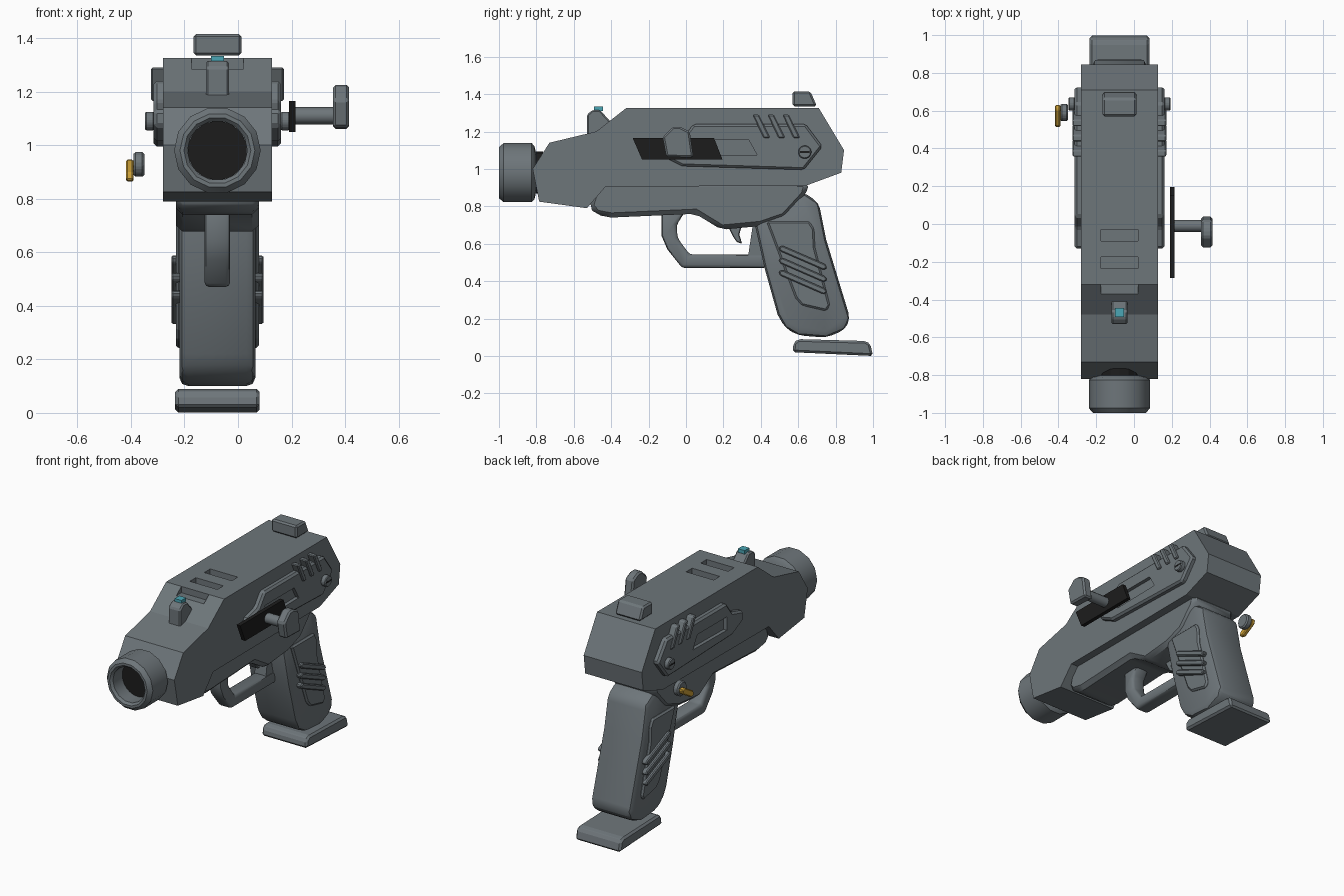
import bpy, bmesh, math
from mathutils import Matrix, Vector

if "Cube" in bpy.data.objects:
    bpy.data.objects.remove(bpy.data.objects["Cube"], do_unlink=True)

CX = -0.077  # x of the symmetry plane


def material(name, rgb):
    m = bpy.data.materials.new(name)
    m.use_nodes = True
    m.diffuse_color = (*rgb, 1)
    node = next(n for n in m.node_tree.nodes if n.type == 'BSDF_PRINCIPLED')
    node.inputs["Base Color"].default_value = (*rgb, 1)
    node.inputs["Roughness"].default_value = 0.6
    return m


GREY = material("gunmetal grey", (0.155, 0.18, 0.195))
BLACK = material("black", (0.012, 0.012, 0.012))
GOLD = material("gold", (0.62, 0.36, 0.04))
CYAN = material("cyan", (0.07, 0.38, 0.46))


def finish(name, bm, mat, bevel=0, segments=1, smooth=False):
    bmesh.ops.recalc_face_normals(bm, faces=bm.faces)
    me = bpy.data.meshes.new(name)
    bm.to_mesh(me)
    bm.free()
    me.materials.append(mat)
    ob = bpy.data.objects.new(name, me)
    bpy.context.collection.objects.link(ob)
    bpy.ops.object.select_all(action='DESELECT')
    ob.select_set(True)
    bpy.context.view_layer.objects.active = ob
    if bevel:
        b = ob.modifiers.new("bevel", 'BEVEL')
        b.width, b.segments, b.limit_method = bevel, segments, 'ANGLE'
        b.angle_limit = math.radians(25)
        bpy.ops.object.modifier_apply(modifier=b.name)
    if smooth:
        bpy.ops.object.shade_smooth_by_angle(angle=math.radians(40))
    return ob


def prism(name, profile, x0, x1, mat=GREY, **kw):
    """Side profile of (y, z) points, extruded from x0 to x1."""
    bm = bmesh.new()
    a = [bm.verts.new((x0, y, z)) for y, z in profile]
    b = [bm.verts.new((x1, y, z)) for y, z in profile]
    bm.faces.new(a)
    bm.faces.new(b)
    n = len(a)
    for i in range(n):
        j = (i + 1) % n
        bm.faces.new((a[i], a[j], b[j], b[i]))
    return finish(name, bm, mat, **kw)


def box(name, lo, hi, mat=GREY, **kw):
    (y0, z0), (y1, z1) = lo[1:], hi[1:]
    return prism(name, [(y0, z0), (y1, z0), (y1, z1), (y0, z1)], lo[0], hi[0], mat, **kw)


def slat(name, start, end, thick, x0, x1, **kw):
    """Thin rib running between two (y, z) points."""
    s, e = Vector(start), Vector(end)
    d = (e - s).normalized() * thick / 2
    n = Vector((-d.y, d.x))
    return prism(name, [s + n, e + n, e + d, e - n, s - n, s - d], x0, x1, **kw)


def disc(name, centre, r, length, mat=GREY, sides=12, axis='X', **kw):
    bm = bmesh.new()
    rot = Matrix.Rotation(math.pi / 2, 4, 'Y' if axis == 'X' else 'X')
    bmesh.ops.create_cone(bm, cap_ends=True, segments=sides, radius1=r, radius2=r,
                          depth=length, matrix=Matrix.Translation(centre) @ rot)
    return finish(name, bm, mat, **kw)


def cut(target, cutter):
    m = target.modifiers.new("cut", 'BOOLEAN')
    m.operation, m.solver, m.object = 'DIFFERENCE', 'EXACT', cutter
    bpy.context.view_layer.objects.active = target
    bpy.ops.object.modifier_apply(modifier=m.name)
    bpy.data.objects.remove(cutter, do_unlink=True)


def centred(half):
    return CX - half, CX + half


# Upper body with vent slots in the top
body = prism("upper_body", [
    (-0.82, 1.0), (-0.73, 1.14), (-0.48, 1.2), (-0.32, 1.325), (0.71, 1.325),
    (0.845, 1.1), (0.83, 0.98), (0.64, 0.91), (-0.43, 0.905), (-0.53, 0.79),
    (-0.785, 0.825)], *centred(0.204))
for y in (-0.06, -0.205, -0.35):
    cut(body, box("slot_cutter", (CX - 0.097, y - 0.03, 1.285), (CX + 0.097, y + 0.03, 1.4)))

# Lower frame
prism("lower_frame", [
    (-0.48, 0.93), (-0.52, 0.8), (-0.48, 0.755), (-0.4, 0.74), (0.05, 0.76), (0.19, 0.675),
    (0.4, 0.695), (0.53, 0.74), (0.64, 0.86), (0.66, 0.93)],
    *centred(0.155), bevel=0.025, smooth=True)

# Muzzle ring, lathed around the barrel axis
bm = bmesh.new()
ring_profile = [(-0.8, 0.1), (-0.81, 0.145), (-0.825, 0.162), (-0.975, 0.162), (-1, 0.14),
                (-1, 0.125), (-0.985, 0.112), (-0.88, 0.112)]
SIDES = 14
rings = []
for y, r in ring_profile:
    angles = [(i + 0.5) * math.tau / SIDES for i in range(SIDES)]
    rings.append([bm.verts.new((CX + r * math.sin(t), y, 0.98 + r * math.cos(t))) for t in angles])
for a, b in zip(rings, rings[1:]):
    for i in range(SIDES):
        j = (i + 1) % SIDES
        bm.faces.new((a[i], a[j], b[j], b[i]))
finish("muzzle_ring", bm, GREY, smooth=True)
disc("barrel_core", (CX, -0.83, 0.98), 0.112, 0.13, BLACK, sides=14, axis='Y')

# Sights
prism("front_sight", [(-0.53, 1.17), (-0.53, 1.29), (-0.5, 1.315), (-0.46, 1.315),
                      (-0.405, 1.255), (-0.42, 1.19)], *centred(0.043), bevel=0.008)
box("front_sight_dot", (CX - 0.024, -0.492, 1.31), (CX + 0.024, -0.445, 1.333), CYAN)
prism("rear_sight", [(0.57, 1.335), (0.57, 1.415), (0.665, 1.415), (0.7, 1.335)],
      *centred(0.09), bevel=0.01)

# Trigger and its guard
prism("trigger_guard", [
    (-0.13, 0.78), (-0.13, 0.64), (-0.1, 0.57), (-0.02, 0.47), (0.43, 0.47), (0.43, 0.542),
    (0.02, 0.542), (-0.045, 0.63), (-0.05, 0.7), (0.0, 0.78)],
    *centred(0.048), bevel=0.018, segments=2, smooth=True)
prism("guard_rear_post", [(0.33, 0.52), (0.36, 0.72), (0.44, 0.72), (0.43, 0.5)],
      *centred(0.04))
prism("trigger", [(0.22, 0.7), (0.25, 0.64), (0.27, 0.61), (0.3, 0.6), (0.285, 0.65),
                  (0.3, 0.7)], *centred(0.025), bevel=0.005)

# Grip and its floor plate
prism("grip", [
    (0.36, 0.74), (0.42, 0.47), (0.49, 0.22), (0.53, 0.15), (0.6, 0.11), (0.75, 0.098),
    (0.85, 0.14), (0.878, 0.2), (0.75, 0.62), (0.71, 0.82), (0.62, 0.88)],
    *centred(0.142), bevel=0.035, segments=2, smooth=True)
prism("grip_floor_plate", [(0.57, 0.02), (0.575, 0.07), (0.6, 0.09), (0.96, 0.08),
                           (0.985, 0.065), (1.0, 0.0)], *centred(0.158), bevel=0.012)

# Parts repeated on both sides
for side, s in (("left", 1), ("right", -1)):
    def span(inner, outer):
        return CX + s * inner, CX + s * outer

    panel = prism(side + "_side_panel", [
        (-0.13, 1.13), (-0.02, 1.16), (0.04, 1.24), (0.64, 1.24), (0.73, 1.12), (0.63, 0.995),
        (-0.02, 1.015), (-0.13, 1.07)], *span(0.19, 0.238), bevel=0.012)
    cut(panel, prism("slot_cutter", [(0.04, 1.07), (0.04, 1.155), (0.335, 1.155), (0.38, 1.075)],
                     *span(0.215, 0.3)))
    for i in range(3):
        y = 0.375 + i * 0.08
        prism(side + "_vent_rib", [(y - 0.02, 1.29), (y + 0.015, 1.29), (y + 0.075, 1.165),
                                   (y + 0.04, 1.165)], *span(0.19, 0.248), bevel=0.006)
        z = 0.565 - i * 0.065
        slat(side + "_grip_rib", (0.51, z + 0.01), (0.74, z - 0.09), 0.032,
             *span(0.12, 0.172), bevel=0.006)
    # Screw with a dark slot plate
    disc(side + "_screw", (CX + s * 0.253, 0.635, 1.09), 0.036, 0.034, bevel=0.005)
    slat(side + "_screw_slot", (0.61, 1.09), (0.66, 1.09), 0.01, *span(0.265, 0.271), mat=BLACK)
    prism(side + "_grip_panel", [
        (0.43, 0.72), (0.66, 0.72), (0.685, 0.68), (0.69, 0.58), (0.77, 0.27), (0.75, 0.24),
        (0.62, 0.27), (0.585, 0.31)], *span(0.12, 0.155), bevel=0.01)

# Charging handle on the left
prism("handle_slide_plate", [(-0.285, 1.165), (0.15, 1.165), (0.195, 1.05), (-0.235, 1.05)],
      0.19, 0.215, BLACK)
disc("handle_rod", (0.285, -0.01, 1.11), 0.032, 0.15, smooth=True)
prism("handle_knob", [(-0.125, 1.17), (-0.07, 1.225), (-0.03, 1.225), (0.02, 1.2),
                      (0.04, 1.06), (-0.105, 1.065)], 0.355, 0.415, bevel=0.01)

# Selector switch on the right
disc("selector_base", (-0.37, 0.59, 0.928), 0.048, 0.04, bevel=0.008)
slat("selector_lever", (0.53, 0.88), (0.615, 0.93), 0.04, -0.418, -0.39, mat=GOLD, bevel=0.006)
